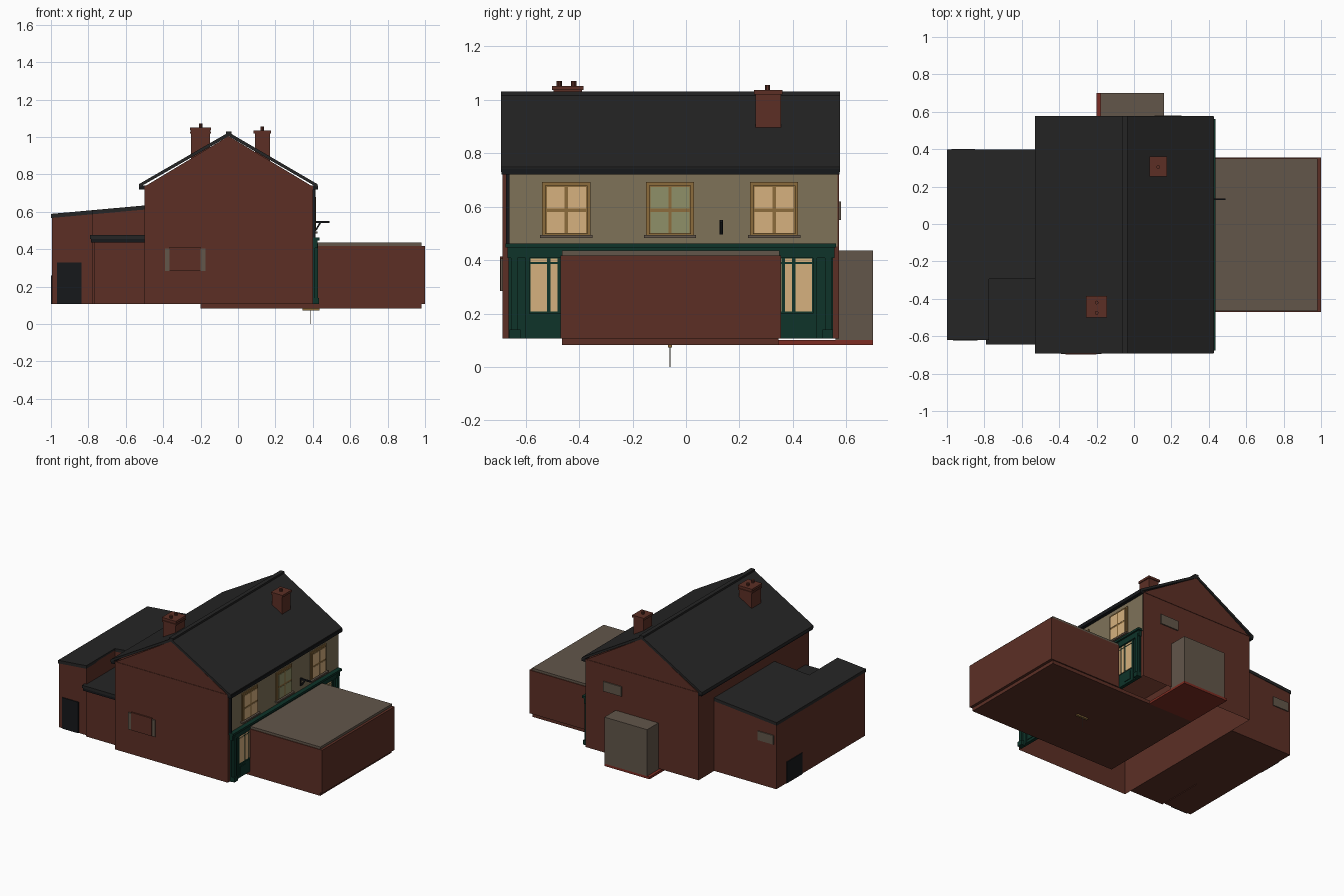
import bpy, bmesh

if "Cube" in bpy.data.objects:
    bpy.data.objects.remove(bpy.data.objects["Cube"], do_unlink=True)


def material(name, hex_colour):
    srgb = [int(hex_colour[i:i + 2], 16) / 255 for i in (0, 2, 4)]
    rgba = [c / 12.92 if c <= 0.04045 else ((c + 0.055) / 1.055) ** 2.4 for c in srgb] + [1]
    m = bpy.data.materials.new(name)
    m.use_nodes = True
    m.diffuse_color = rgba
    bsdf = m.node_tree.nodes["Principled BSDF"]
    bsdf.inputs["Base Color"].default_value = rgba
    bsdf.inputs["Roughness"].default_value = 0.9
    return m


BRICK = material("brick brown", "5c2f25")
SLATE = material("slate", "252525")
STONE = material("stone", "62564a")
CREAM = material("cream render", "7f7259")
GREEN = material("shop green", "0e3329")
GLOW = material("lit glass", "d6b17e")
OLIVE = material("olive glass", "8f9068")
FRAME = material("ochre wood", "8c6c3c")
BLACK = material("black metal", "16181b")
RED = material("red base", "7d2c22")


def finish(name, bm, mat):
    mesh = bpy.data.meshes.new(name)
    bm.to_mesh(mesh)
    bm.free()
    mesh.materials.append(mat)
    obj = bpy.data.objects.new(name, mesh)
    bpy.context.collection.objects.link(obj)
    return obj


def prism(name, profile, y0, y1, mat, open_bottom=False):
    """Extrude an x-z outline along y."""
    bm = bmesh.new()
    face = bm.faces.new([bm.verts.new((x, y0, z)) for x, z in profile])
    ext = bmesh.ops.extrude_face_region(bm, geom=[face])
    verts = [g for g in ext["geom"] if isinstance(g, bmesh.types.BMVert)]
    bmesh.ops.translate(bm, verts=verts, vec=(0, y1 - y0, 0))
    bmesh.ops.recalc_face_normals(bm, faces=bm.faces)
    if open_bottom:
        low = [f for f in bm.faces if f.normal.z < -0.9]
        bmesh.ops.delete(bm, geom=low, context="FACES_ONLY")
    return finish(name, bm, mat)


def box(name, x0, x1, y0, y1, z0, z1, mat):
    return prism(name, [(x0, z0), (x1, z0), (x1, z1), (x0, z1)], y0, y1, mat)


def pot(name, x, y, z0, z1, r, mat):
    bm = bmesh.new()
    bmesh.ops.create_cone(bm, cap_ends=True, segments=10, radius1=r, radius2=r, depth=z1 - z0)
    bmesh.ops.translate(bm, verts=bm.verts, vec=(x, y, (z0 + z1) / 2))
    return finish(name, bm, mat)


G = 0.107  # ground level of the walls

# Main house and gabled roof
prism("house_walls", [(-.5, G), (.4, G), (.4, .735), (-.05, 1.005), (-.5, .735)],
      -.687, .572, BRICK, open_bottom=True)
prism("main_roof", [(-.53, .73), (-.05, 1.005), (.425, .73), (.425, .748),
                    (-.05, 1.025), (-.53, .748)], -.692, .577, SLATE)
box("ridge_tiles", -.065, -.035, -.692, .577, 1.01, 1.03, SLATE)
box("front_gutter", .4, .428, -.69, .575, .72, .742, BLACK)
box("rear_gutter", -.528, -.5, -.69, .575, .72, .742, BLACK)
for side, y0, y1 in (("front", -.69, -.685), ("back", .57, .575)):
    box(side + "_gable_course", -.5, .4, y0, y1, .733, .74, BRICK)

# Chimneys
def chimney(name, x0, x1, y0, y1, z0, top, pots):
    box(name + "_stack", x0, x1, y0, y1, z0, top - .01, BRICK)
    box(name + "_cap", x0 - .006, x1 + .006, y0 - .006, y1 + .006, top - .016, top, BRICK)
    for y in pots:
        pot(name + "_pot", (x0 + x1) / 2, y, top, top + .019, .01, BRICK)


chimney("rear_chimney", -.25, -.15, -.495, -.39, .85, 1.052, (-.475, -.42))
box("rear_chimney_band", -.256, -.144, -.501, -.384, 1.02, 1.03, BRICK)
chimney("front_chimney", .09, .17, .26, .355, .85, 1.036, (.305,))

# Rear extension: tall L-shaped part with a low part in its corner
def lean_to(name, x1, y0, y1):
    z = lambda x: .62 + (x + .5) * .09
    prism(name + "_walls", [(-1 + .005, G), (x1, G), (x1, z(x1)), (-.995, z(-1))], y0, y1, BRICK)
    prism(name + "_roof", [(-1, z(-1) - .008), (x1, z(x1) - .008), (x1, z(x1) + .014),
                           (-1, z(-1) + .014)], y0 - .004, y1 + .004, SLATE)


lean_to("extension", -.5, -.29, .393)
lean_to("extension_wing", -.775, -.615, -.29)
box("porch_walls", -.77, -.5, -.632, -.29, G, .45, BRICK)
box("porch_roof", -.79, -.5, -.645, -.29, .455, .475, SLATE)
box("porch_gutter", -.785, -.5, -.643, -.63, .437, .456, BLACK)
box("side_door", -.967, -.838, -.622, -.614, G, .33, BLACK)
box("rear_hatch", -1, -.993, .1, .28, G, .26, BLACK)
box("extension_vent", -.975, -.85, .39, .4, .425, .49, STONE)

# Gable fittings
box("back_gable_window", .11, .255, .57, .58, .55, .62, STONE)
box("gable_panel", -.365, -.2, -.697, -.68, .285, .413, BRICK)
for x in (-.39, -.2):
    box("gable_panel_edge", x, x + .025, -.695, -.68, .285, .405, STONE)

# Back bunker and base plates
box("back_bunker", -.18, .16, .56, .7, .1, .435, STONE)
box("bunker_base", -.2, .16, .345, .7, .083, .1, RED)
box("front_base", -.2, .98, -.465, .347, .083, .108, BRICK)

# Front block with a flat roof
box("front_block", .425, 1, -.47, .355, G, .418, BRICK)
box("front_block_roof", .425, .982, -.465, .35, .41, .435, STONE)

# Upper front wall and windows
box("upper_wall", .395, .404, -.672, .567, .45, .725, CREAM)
box("downpipe", .4, .414, -.673, -.66, .455, .725, BLACK)


def window(cy, glass):
    box("upper_window_frame", .4, .41, cy - .09, cy + .09, .492, .692, FRAME)
    box("upper_window_sash", .405, .416, cy - .079, cy + .079, .498, .68, FRAME)
    box("upper_window_sill", .4, .425, cy - .098, cy + .098, .483, .494, STONE)
    for y in (cy - .073, cy + .006):
        for z0, z1 in ((.502, .58), (.593, .674)):
            box("upper_window_pane", .41, .418, y, y + .067, z0, z1, glass)


for cy, glass in ((-.448, GLOW), (-.06, OLIVE), (.33, GLOW)):
    window(cy, glass)

# Shopfront
box("shopfront_back", .395, .412, -.665, .55, G, .45, GREEN)
box("shop_fascia", .4, .424, -.668, .555, .408, .45, GREEN)
box("shop_cornice", .4, .436, -.675, .562, .447, .462, GREEN)
MID = -.055  # symmetry line of the shopfront


def mirrored(name, a, b, x1, z0, z1, mat):
    for s in (-1, 1):
        y0, y1 = sorted((MID + s * a, MID + s * b))
        box(name, .405, x1, y0, y1, z0, z1, mat)


mirrored("corner_pilaster", .575, .6, .428, G, .43, GREEN)
mirrored("inner_pilaster", .53, .545, .42, G, .41, GREEN)
mirrored("pilaster_foot", .565, .605, .434, G, .14, GREEN)
mirrored("stall_riser", .36, .53, .418, G, .2, GREEN)
mirrored("stall_panel", .46, .52, .423, .125, .185, GREEN)
for a, b in ((.465, .527), (.425, .452), (.36, .412), (.25, .34), (.13, .23), (.01, .11)):
    mirrored("shop_pane", a, b, .416, .208, .385, GLOW)
    mirrored("shop_transom_pane", a, b, .416, .392, .405, GLOW)

# Hanging sign bracket
box("bracket_arm", .4, .49, .127, .137, .54, .55, BLACK)
box("bracket_plate", .4, .41, .126, .138, .495, .55, BLACK)
prism("bracket_brace", [(.41, .5), (.42, .5), (.445, .542), (.435, .542)], .128, .136, BLACK)

# Marker post under the base
box("marker_plate", .345, .435, -.068, -.052, .073, .084, FRAME)
pot("marker_pin", .39, -.06, 0, .08, .0015, STONE)
